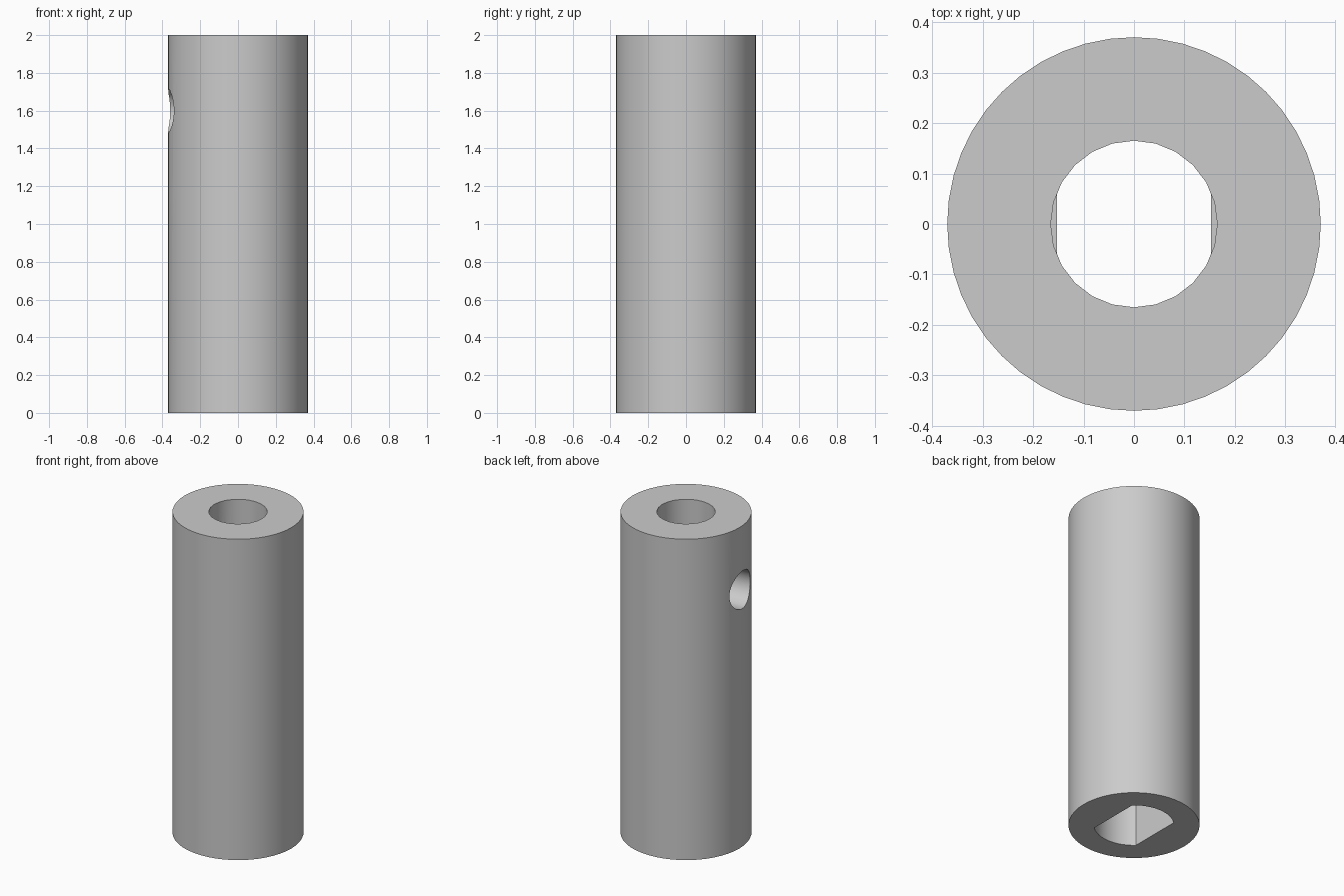
import bpy, math
from mathutils import Matrix

cube = bpy.data.objects.get("Cube")
if cube:
    bpy.data.objects.remove(cube, do_unlink=True)

RADIUS, HEIGHT = 0.37, 2.0
BORE_RADIUS, SOCKET_RADIUS, FLAT_X, SOCKET_DEPTH = 0.165, 0.226, 0.153, 1.0
SCREW_RADIUS, SCREW_Z, SCREW_ANGLE = 0.117, 1.6, math.radians(185)

grey = bpy.data.materials.new("plain grey")
grey.use_nodes = True
colour = (0.6, 0.6, 0.6, 1)
grey.diffuse_color = colour
grey.node_tree.nodes["Principled BSDF"].inputs["Base Color"].default_value = colour


def prism(name, outline, low, high):
    """Closed solid from an outline in x and y, between two heights."""
    n = len(outline)
    verts = [(x, y, z) for z in (low, high) for x, y in outline]
    faces = [tuple(reversed(range(n))), tuple(range(n, 2 * n))]
    faces += [(i, (i + 1) % n, n + (i + 1) % n, n + i) for i in range(n)]
    mesh = bpy.data.meshes.new(name)
    mesh.from_pydata(verts, [], faces)
    mesh.materials.append(grey)
    obj = bpy.data.objects.new(name, mesh)
    bpy.context.collection.objects.link(obj)
    return obj


def arc(radius, start, end, steps):
    angles = [start + (end - start) * i / steps for i in range(steps + 1)]
    return [(radius * math.cos(a), radius * math.sin(a)) for a in angles]


def circle(radius, sides):
    return arc(radius, 0, 2 * math.pi, sides)[:-1]


def cut(target, cutter):
    cutter.hide_render = True
    mod = target.modifiers.new("cut", "BOOLEAN")
    mod.operation, mod.solver, mod.object = "DIFFERENCE", "EXACT", cutter
    bpy.context.view_layer.objects.active = target
    bpy.ops.object.modifier_apply(modifier=mod.name)
    bpy.data.objects.remove(cutter, do_unlink=True)


# Outer sleeve
sleeve = prism("sleeve", circle(RADIUS, 48), 0, HEIGHT)

# Round bore from the top
cut(sleeve, prism("bore_cutter", circle(BORE_RADIUS, 24), SOCKET_DEPTH - 0.01, HEIGHT + 0.1))

# Wider socket from below, with two flat sides
corner = math.acos(FLAT_X / SOCKET_RADIUS)
back_arc = arc(SOCKET_RADIUS, corner, math.pi - corner, 12)
front_arc = [(-x, -y) for x, y in back_arc]
cut(sleeve, prism("socket_cutter", back_arc + front_arc, -0.1, SOCKET_DEPTH))

# Screw hole through one wall into the bore
screw = prism("screw_cutter", circle(SCREW_RADIUS, 32), 0.03, 0.6)
screw.data.transform(Matrix.Translation((0, 0, SCREW_Z))
                     @ Matrix.Rotation(SCREW_ANGLE, 4, "Z")
                     @ Matrix.Rotation(math.pi / 2, 4, "Y"))
cut(sleeve, screw)

# Smooth round walls with crisp rims
bpy.ops.object.select_all(action="DESELECT")
sleeve.select_set(True)
bpy.context.view_layer.objects.active = sleeve
bpy.ops.object.shade_smooth_by_angle(angle=math.radians(30))
